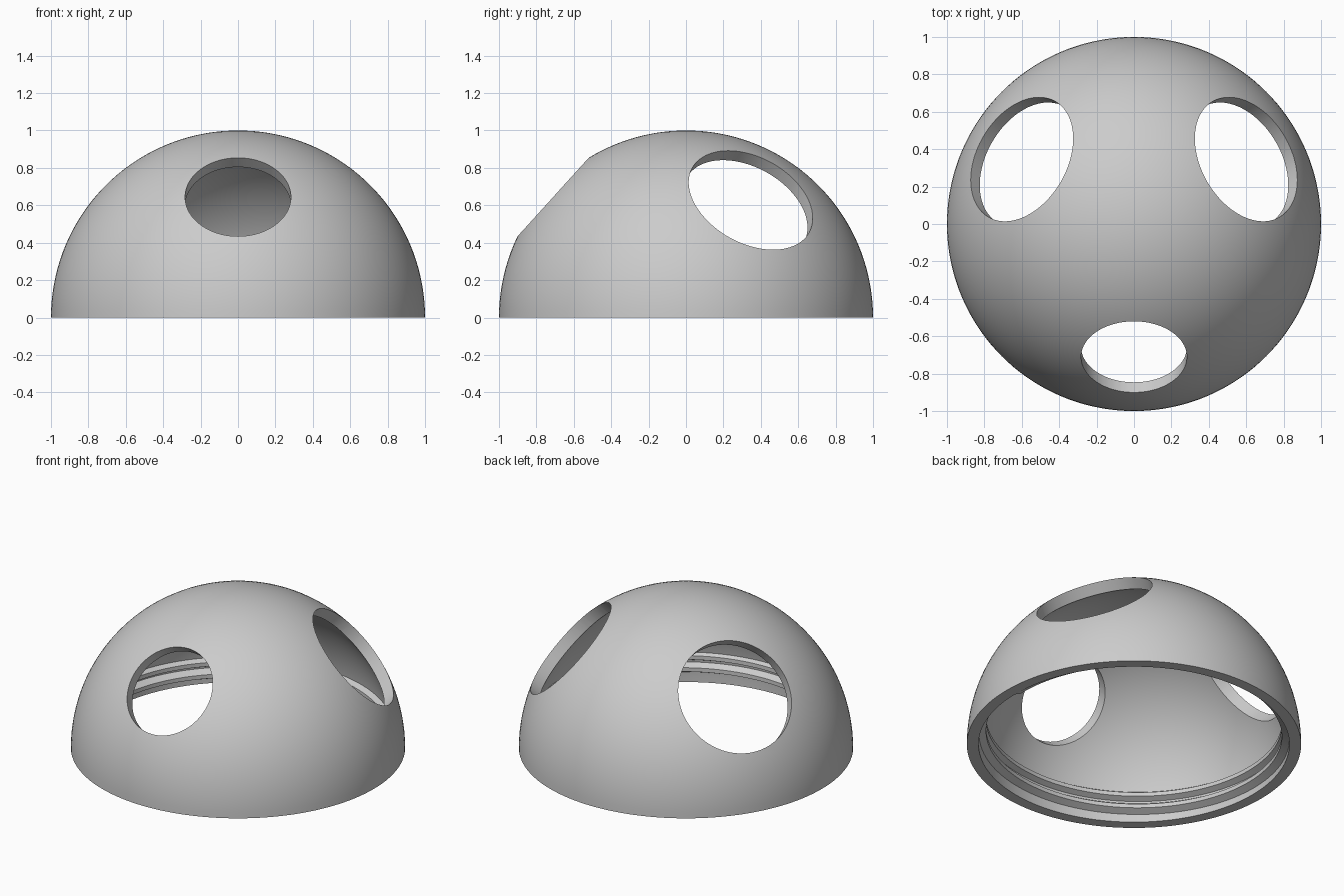
import bpy, bmesh
from math import sin, cos, pi, radians
from mathutils import Vector

default = bpy.data.objects.get("Cube")
if default:
    bpy.data.objects.remove(default, do_unlink=True)

OUTER, INNER, CREST = 1.0, 0.93, 0.885
SEGMENTS = 144

grey = bpy.data.materials.new("plain grey")
grey.use_nodes = True
grey.diffuse_color = (0.6, 0.6, 0.6, 1)
grey.node_tree.nodes["Principled BSDF"].inputs["Base Color"].default_value = (0.6, 0.6, 0.6, 1)


def make_object(name, bm):
    bmesh.ops.recalc_face_normals(bm, faces=bm.faces)
    mesh = bpy.data.meshes.new(name)
    bm.to_mesh(mesh)
    bm.free()
    mesh.materials.append(grey)
    obj = bpy.data.objects.new(name, mesh)
    bpy.context.collection.objects.link(obj)
    return obj


def select_only(obj):
    bpy.ops.object.select_all(action='DESELECT')
    obj.select_set(True)
    bpy.context.view_layer.objects.active = obj


def smooth(obj):
    select_only(obj)
    bpy.ops.object.shade_smooth_by_angle(angle=radians(25))


# Dome shell: outer arc up to the pole, inner arc back down, spun round z
def dome_shell(steps=36):
    bm = bmesh.new()
    arc = [i * pi / 2 / steps for i in range(steps + 1)]
    outer = [(OUTER * cos(a), 0, OUTER * sin(a)) for a in arc]
    inner = [(INNER * cos(a), 0, INNER * sin(a)) for a in arc]
    for path in (outer, inner, [outer[0], inner[0]]):
        verts = [bm.verts.new(p) for p in path]
        edges = [bm.edges.new(pair) for pair in zip(verts, verts[1:])]
        bmesh.ops.spin(bm, geom=verts + edges, cent=(0, 0, 0), axis=(0, 0, 1),
                       angle=2 * pi, steps=SEGMENTS, use_merge=False)
    bmesh.ops.remove_doubles(bm, verts=bm.verts, dist=0.0005)
    return make_object("dome_shell", bm)


# Round opening drilled through the shell towards the centre
def drill(target, name, azimuth, radius, elevation=radians(42.2)):
    axis = Vector((cos(azimuth) * cos(elevation), sin(azimuth) * cos(elevation), sin(elevation)))
    bpy.ops.mesh.primitive_cylinder_add(vertices=96, radius=radius, depth=0.8,
                                        location=axis * 0.95,
                                        rotation=axis.to_track_quat('Z', 'Y').to_euler())
    cutter = bpy.context.object
    cutter.name = name
    cutter.data.materials.append(grey)
    mod = target.modifiers.new(name, 'BOOLEAN')
    mod.operation, mod.solver, mod.object = 'DIFFERENCE', 'EXACT', cutter
    select_only(target)
    bpy.ops.object.modifier_apply(modifier=name)
    bpy.data.objects.remove(cutter, do_unlink=True)


# Screw thread: a trapezoid ridge swept up a helix inside the rim
def screw_thread(turns=2.1, pitch=0.08):
    root = 0.95
    section = [(root, 0.0), (INNER, 0.0), (CREST, 0.022), (CREST, 0.048), (INNER, 0.078), (root, 0.078)]
    bm = bmesh.new()
    rings = []
    count = int(turns * SEGMENTS)
    for i in range(count + 1):
        a = 2 * pi * i / SEGMENTS
        lift = pitch * i / SEGMENTS
        rings.append([bm.verts.new((r * cos(a), r * sin(a), z + lift)) for r, z in section])
    n = len(section)
    for low, high in zip(rings, rings[1:]):
        for k in range(n):
            bm.faces.new((low[k], low[(k + 1) % n], high[(k + 1) % n], high[k]))
    bm.faces.new(rings[0])
    bm.faces.new(rings[-1])
    return make_object("screw_thread", bm)


dome = dome_shell()
drill(dome, "front_opening", radians(-90), 0.283)
drill(dome, "left_opening", radians(30), 0.357)
drill(dome, "right_opening", radians(150), 0.357)
smooth(dome)
smooth(screw_thread())
